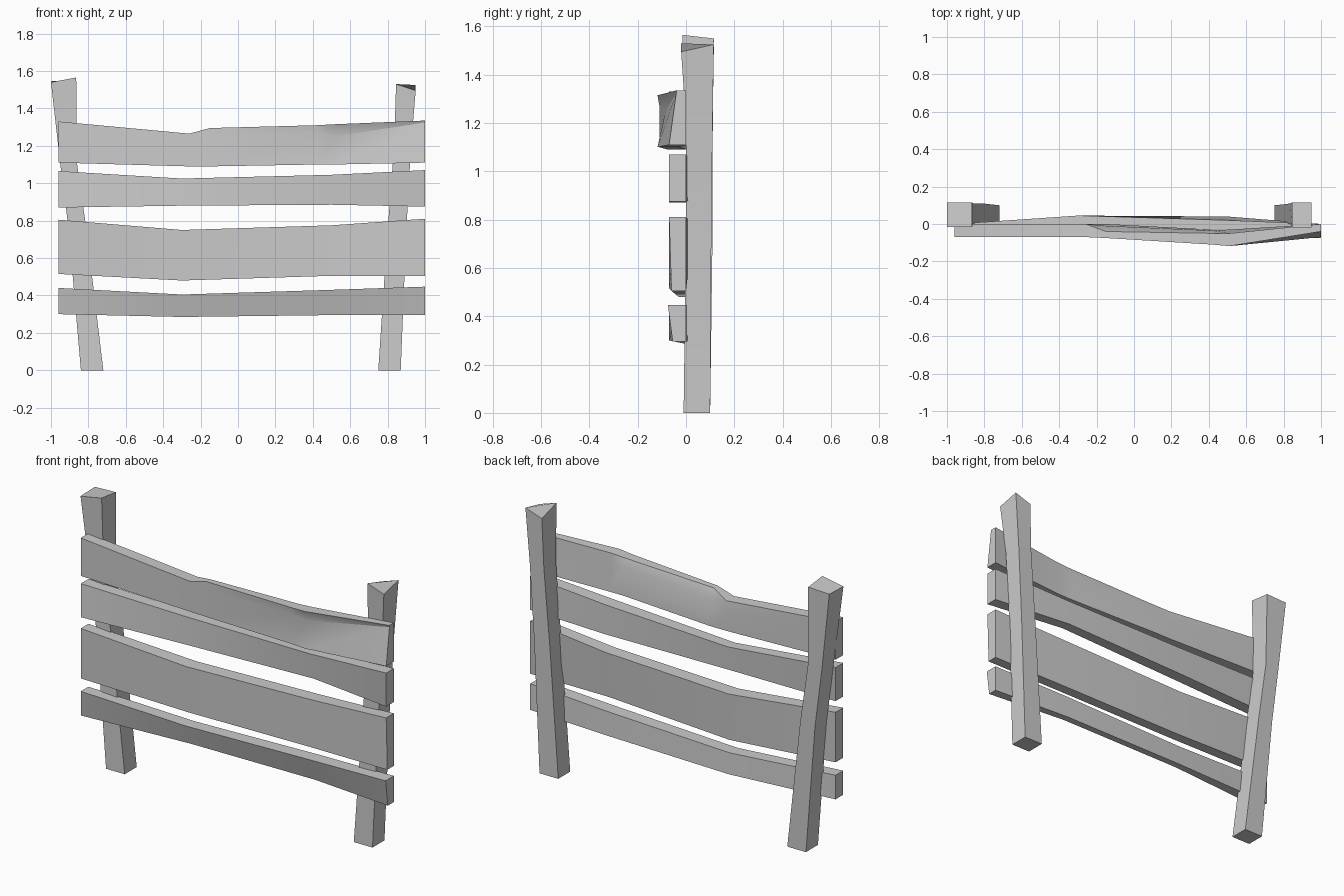
import bpy
import bmesh
from math import radians

old = bpy.data.objects.get("Cube")
if old:
    bpy.data.objects.remove(old, do_unlink=True)

grey = bpy.data.materials.new("weathered grey")
grey.use_nodes = True
COLOUR = (0.6, 0.6, 0.6, 1)
grey.diffuse_color = COLOUR
grey.node_tree.nodes["Principled BSDF"].inputs["Base Color"].default_value = COLOUR


def loft(name, rings):
    """Skin equal-length rings of points and cap both ends."""
    bm = bmesh.new()
    loops = [[bm.verts.new(p) for p in ring] for ring in rings]
    n = len(loops[0])
    for a, b in zip(loops, loops[1:]):
        for i in range(n):
            j = (i + 1) % n
            bm.faces.new((a[i], a[j], b[j], b[i]))
    bm.faces.new(loops[0])
    bm.faces.new(loops[-1])
    bmesh.ops.recalc_face_normals(bm, faces=bm.faces)
    mesh = bpy.data.meshes.new(name)
    bm.to_mesh(mesh)
    bm.free()
    mesh.materials.append(grey)
    obj = bpy.data.objects.new(name, mesh)
    bpy.context.collection.objects.link(obj)
    bpy.ops.object.select_all(action="DESELECT")
    obj.select_set(True)
    bpy.context.view_layer.objects.active = obj
    bpy.ops.object.shade_smooth_by_angle(angle=radians(32))


def plank(name, sections):
    # section: x, bottom z, top z, bottom front y, top front y, bottom back y, top back y
    loft(name, [[(x, fb, zb), (x, ft, zt), (x, bt, zt), (x, bb, zb)]
                for x, zb, zt, fb, ft, bb, bt in sections])


def post(name, sections, top):
    # section: z, left x, right x, front y, back y; top: corner heights
    rings = [[(l, f, z), (r, f, z), (r, b, z), (l, b, z)] for z, l, r, f, b in sections]
    rings[-1] = [(x, y, z) for (x, y, _), z in zip(rings[-1], top)]
    loft(name, rings)


# Leaning posts with uneven sawn tops
post("right_post", [(0, -0.84, -0.72, -0.01, 0.10), (0.75, -0.905, -0.81, 0, 0.11),
                    (1.1, -0.95, -0.86, 0, 0.11), (1.55, -1.0, -0.865, -0.015, 0.115)],
     (1.54, 1.565, 1.55, 1.545))
post("left_post", [(0, 0.75, 0.87, -0.01, 0.10), (0.75, 0.80, 0.90, 0, 0.105),
                   (1.2, 0.835, 0.925, 0, 0.11), (1.5, 0.845, 0.95, -0.02, 0.115)],
     (1.53, 1.495, 1.525, 1.49))

# Warped planks
plank("bottom_plank", [
    (-0.96, 0.30, 0.44, -0.07, -0.07, 0, 0),
    (-0.30, 0.285, 0.405, 0.0, -0.045, 0.04, 0.03),
    (0.5, 0.295, 0.43, -0.01, -0.06, 0.03, 0.02),
    (1.0, 0.295, 0.447, -0.055, -0.075, 0, 0)])
plank("lower_middle_plank", [
    (-0.96, 0.515, 0.805, -0.07, -0.07, 0, 0),
    (-0.30, 0.48, 0.75, -0.03, -0.045, 0.03, 0.04),
    (0.5, 0.505, 0.775, -0.06, -0.05, 0.0, 0.03),
    (1.0, 0.505, 0.81, -0.06, -0.07, 0, 0)])
plank("upper_middle_plank", [
    (-0.96, 0.87, 1.065, -0.07, -0.07, 0, 0),
    (-0.30, 0.88, 1.025, -0.05, -0.02, 0.02, 0.045),
    (0.5, 0.885, 1.045, -0.02, -0.06, 0.04, 0.02),
    (1.0, 0.875, 1.07, -0.07, -0.07, 0, 0)])

# Top plank has a chipped edge and a pinched crack near one end
top_sections = [
    (-0.96, 1.11, 1.33, -0.07, -0.07, -0.07, 0, 0, 0, 1.22),
    (-0.26, 1.09, 1.265, -0.07, -0.07, -0.07, 0, 0, 0, 1.18),
    (-0.15, 1.09, 1.295, -0.075, -0.075, -0.075, 0, -0.01, -0.04, 1.25),
    (0.42, 1.1, 1.31, -0.11, -0.11, -0.11, -0.03, -0.035, -0.05, 1.27),
    (0.51, 1.1, 1.315, -0.118, -0.085, -0.118, -0.03, -0.05, -0.05, 1.25),
    (1.0, 1.11, 1.335, -0.07, -0.04, -0.04, 0, 0, 0, 1.325)]
loft("top_plank", [[(x, fb, zb), (x, fm, zm), (x, ft, zt), (x, bt, zt), (x, bm_, zm), (x, bb, zb)]
                   for x, zb, zt, fb, fm, ft, bb, bm_, bt, zm in top_sections])
